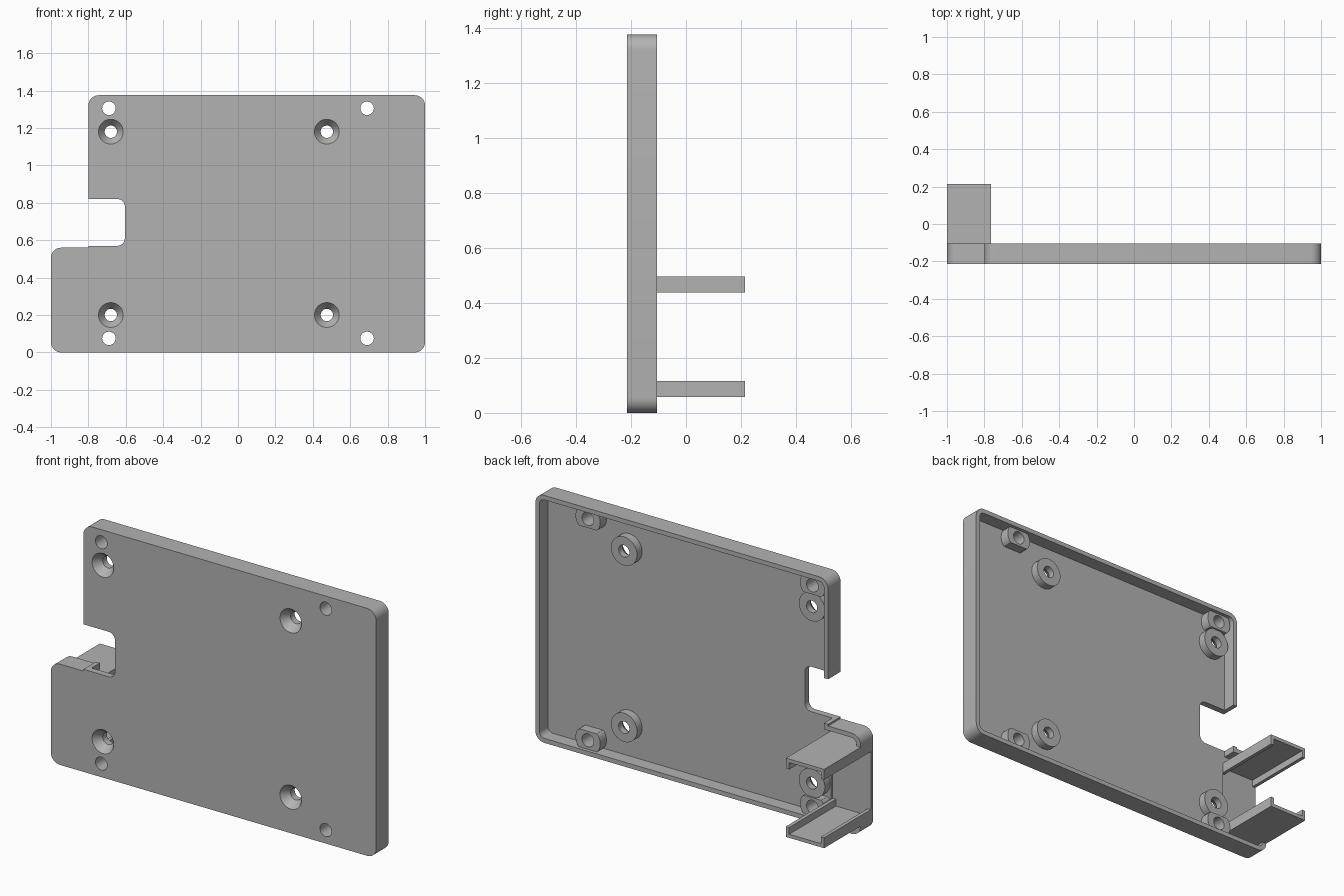
import bpy
import bmesh
import math
from mathutils import Vector

cube = bpy.data.objects.get("Cube")
if cube:
    bpy.data.objects.remove(cube, do_unlink=True)

grey = bpy.data.materials.new("light grey plastic")
grey.use_nodes = True
grey.diffuse_color = (0.45, 0.45, 0.45, 1)
grey.node_tree.nodes["Principled BSDF"].inputs["Base Color"].default_value = (0.45, 0.45, 0.45, 1)

FRONT, BACK, FLOOR, REACH = -0.215, -0.105, -0.179, 0.215
WALL = 0.025


def finish(name, bm):
    bmesh.ops.recalc_face_normals(bm, faces=bm.faces)
    mesh = bpy.data.meshes.new(name)
    bm.to_mesh(mesh)
    bm.free()
    mesh.materials.append(grey)
    obj = bpy.data.objects.new(name, mesh)
    bpy.context.collection.objects.link(obj)
    return obj


def rounded(corners, steps=8):
    """Outline from (x, z, radius) corners."""
    pts = []
    for i, (x, z, r) in enumerate(corners):
        p = Vector((x, z))
        if r == 0:
            pts.append(p)
            continue
        a = (Vector(corners[i - 1][:2]) - p).normalized() * r
        b = (Vector(corners[(i + 1) % len(corners)][:2]) - p).normalized() * r
        for k in range(steps + 1):
            t = k / steps * math.pi / 2
            pts.append(p + a * (1 - math.sin(t)) + b * (1 - math.cos(t)))
    return pts


def prism(name, pts, y0, y1):
    bm = bmesh.new()
    face = bm.faces.new([bm.verts.new((x, y0, z)) for x, z in pts])
    out = bmesh.ops.extrude_face_region(bm, geom=[face])
    moved = [v for v in out["geom"] if isinstance(v, bmesh.types.BMVert)]
    bmesh.ops.translate(bm, verts=moved, vec=(0, y1 - y0, 0))
    return finish(name, bm)


def box(name, x0, x1, y0, y1, z0, z1):
    return prism(name, [(x0, z0), (x1, z0), (x1, z1), (x0, z1)], y0, y1)


def disc(name, x, z, r, y0, y1, r_back=None, half_height=9):
    """Round post or cone along y, optionally with flat top and bottom."""
    bm = bmesh.new()
    r_back = r if r_back is None else r_back
    rings = []
    for y, rad in ((y0, r), (y1, r_back)):
        ring = []
        for k in range(40):
            t = k / 40 * math.tau
            dz = max(-half_height, min(half_height, rad * math.sin(t)))
            ring.append(bm.verts.new((x + rad * math.cos(t), y, z + dz)))
        rings.append(ring)
        bm.faces.new(ring)
    for k in range(40):
        n = (k + 1) % 40
        bm.faces.new((rings[0][k], rings[0][n], rings[1][n], rings[1][k]))
    return finish(name, bm)


def combine(obj, tools, operation="DIFFERENCE"):
    bpy.context.view_layer.objects.active = obj
    for tool in tools:
        tool.hide_render = True
        mod = obj.modifiers.new("cut", "BOOLEAN")
        mod.operation, mod.object, mod.solver = operation, tool, "EXACT"
        bpy.ops.object.modifier_apply(modifier=mod.name)


def discard(tools):
    for tool in tools:
        bpy.data.objects.remove(tool, do_unlink=True)


# Tray with a side ear, hollowed from the back
def tray_outline(d, r):
    return rounded([(-1 + d, d, r), (1 - d, d, r), (1 - d, 1.375 - d, r),
                    (-0.8 + d, 1.375 - d, r), (-0.8 + d, 0.56 - d, 0),
                    (-1 + d, 0.56 - d, r)])


tray = prism("tray", tray_outline(0, 0.055), FRONT, BACK)
notch = rounded([(-0.9, 0.57, 0), (-0.605, 0.57, 0.04), (-0.605, 0.82, 0.04), (-0.9, 0.82, 0)])
cuts = [
    prism("cavity_cutter", tray_outline(WALL, 0.032), FLOOR, 0),
    prism("notch_cutter", notch, -0.3, 0),
    box("socket_cutter", -0.98, -0.785, -0.195, 0, 0.077, 0.475),
    box("side_opening_cutter", -1.1, -0.765, -0.195, 0, 0.115, 0.437),
]
combine(tray, cuts)
discard(cuts)

# Raised bosses with their bores
parts = [tray]
corner_spots = [(x, z) for x in (-0.69, 0.69) for z in (0.075, 1.305)]
screw_spots = [(x, z) for x in (-0.68, 0.475) for z in (0.2, 1.18)]
for label, spots in (("corner_boss", corner_spots), ("screw_boss", screw_spots)):
    for x, z in spots:
        if label == "corner_boss":
            boss = disc(label, x, z, 0.076, FLOOR - 0.005, FLOOR + 0.055, half_height=0.05)
            drills = [disc("drill", x, z, 0.036, -0.3, 0)]
        else:
            boss = disc(label, x, z, 0.08, FLOOR - 0.005, FLOOR + 0.045)
            drills = [disc("drill", x, z, 0.033, -0.3, 0),
                      disc("countersink", x, z, 0.067, FRONT - 0.001, FRONT + 0.045, 0.033)]
        combine(boss, drills)
        combine(tray, drills)
        discard(drills)
        parts.append(boss)

# Facing channel rails that hold a plug, lips turned toward each other
for name, outer, s in (("lower_rail", 0.057, 1), ("upper_rail", 0.495, -1)):
    lip, web = outer + s * 0.058, outer + s * 0.02
    profile = [(-1, outer), (-0.765, outer), (-0.765, lip), (-0.785, lip),
               (-0.785, web), (-0.98, web), (-0.98, lip), (-1, lip)]
    parts.append(prism(name, profile, -0.195, REACH))

# Smooth round walls, crisp edges
for obj in parts:
    bpy.ops.object.select_all(action="DESELECT")
    obj.select_set(True)
    bpy.context.view_layer.objects.active = obj
    bpy.ops.object.shade_smooth_by_angle(angle=math.radians(30))
